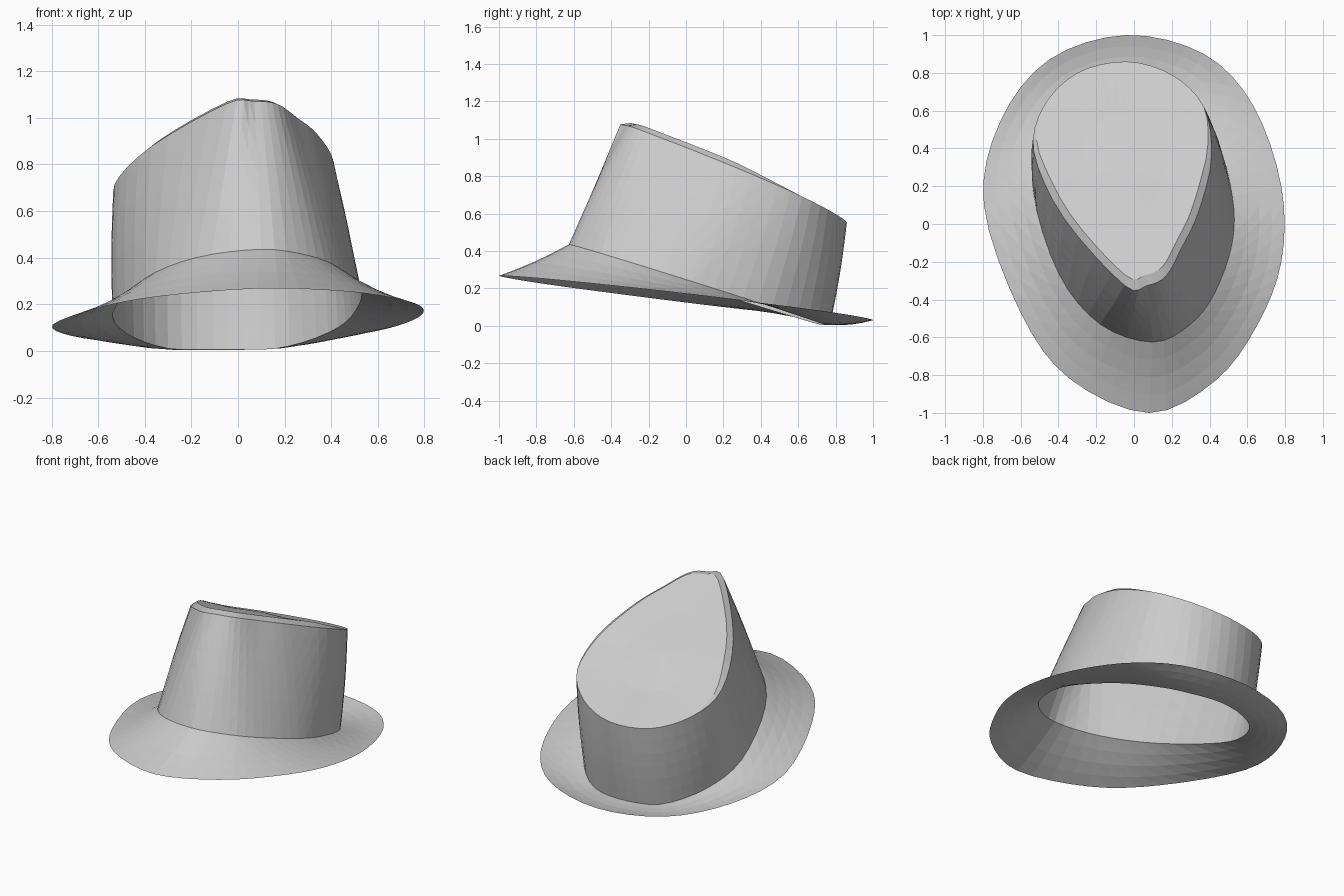
import bpy, bmesh, math
from mathutils import Vector

default = bpy.data.objects.get("Cube")
if default:
    bpy.data.objects.remove(default, do_unlink=True)

felt = bpy.data.materials.new("grey_felt")
felt.use_nodes = True
felt.diffuse_color = (0.6, 0.6, 0.6, 1)
felt.node_tree.nodes["Principled BSDF"].inputs["Base Color"].default_value = felt.diffuse_color

STEPS = 4  # spline samples per control point


def closed_outline(points, height):
    """Smooth closed loop through plan points, lifted onto a tilted plane."""
    count = len(points)
    loop = []
    for i in range(count):
        a, b, c, d = (Vector(points[(i + k) % count]) for k in (-1, 0, 1, 2))
        for step in range(STEPS):
            t = step / STEPS
            p = 0.5 * (2 * b + (c - a) * t + (2 * a - 5 * b + 4 * c - d) * t * t
                       + (3 * b - a - 3 * c + d) * t ** 3)
            loop.append(Vector((p.x, p.y, height(p.x, p.y))))
    return loop


def blend(lower, upper, t, bulge=0.0):
    """Loop between two loops, pushed outwards by the bulge."""
    result = []
    for p, q in zip(lower, upper):
        point = p.lerp(q, t)
        outward = Vector((point.x, point.y - 0.1, 0)).normalized()
        result.append(point + outward * bulge * math.sin(math.pi * t))
    return result


def loft(name, loops, centre=None):
    """Skin successive loops, optionally closing the last with a fan."""
    bm = bmesh.new()
    rings = [[bm.verts.new(p) for p in loop] for loop in loops]
    count = len(rings[0])
    for low, high in zip(rings, rings[1:]):
        for i in range(count):
            j = (i + 1) % count
            bm.faces.new((low[i], low[j], high[j], high[i]))
    if centre is not None:
        tip = bm.verts.new(centre)
        for i in range(count):
            bm.faces.new((rings[-1][i], rings[-1][(i + 1) % count], tip))
    bmesh.ops.triangulate(bm, faces=bm.faces[:])
    mesh = bpy.data.meshes.new(name)
    bm.to_mesh(mesh)
    bm.free()
    mesh.materials.append(felt)
    obj = bpy.data.objects.new(name, mesh)
    bpy.context.collection.objects.link(obj)
    return obj


def top_height(x, y):
    return 0.925 + 0.09 * x - 0.43 * y


# Plan outlines, all starting at the front and running counterclockwise
brim_edge = closed_outline(
    [(.08, -1), (.43, -.83), (.65, -.54), (.78, -.2), (.78, .2), (.63, .63), (.37, .9),
     (-.04, 1), (-.45, .87), (-.71, .54), (-.795, .1), (-.6, -.47), (-.34, -.82)],
    lambda x, y: 0.148 + 0.03 * x - 0.117 * y)
crown_base = closed_outline(
    [(.1, -.625), (.3, -.53), (.43, -.36), (.52, -.1), (.52, .15), (.43, .46), (.22, .7),
     (-.04, .77), (-.3, .7), (-.48, .48), (-.535, .18), (-.4, -.26), (-.18, -.53)],
    lambda x, y: max(0.005, 0.237 + 0.02 * x - 0.315 * y))
crown_rim = closed_outline(
    [(.07, -.325), (.17, -.275), (.25, -.13), (.34, .06), (.41, .35), (.37, .62), (.2, .79),
     (-.04, .86), (-.3, .8), (-.48, .62), (-.53, .38), (-.37, .03), (-.05, -.325)],
    top_height)

# Brim: thin sheet sagging a little between its two edges
brim_loops = [blend(brim_edge, crown_base, k / 4) for k in range(5)]
for k, loop in enumerate(brim_loops):
    for p in loop:
        p.z = max(0, p.z - 0.01 * math.sin(math.pi * k / 4))
loft("brim", brim_loops)

# Crown: open wall leaning in towards the pinched front
loft("crown_wall", [blend(crown_base, crown_rim, k / 6, 0.008) for k in range(7)])


# Top: a bevelled crest along the front and sides, flush with the rim at the back
def lift(y):
    return 0.032 * min(1, max(0, (0.6 - y) / 0.35))


def top_point(x, y):
    return Vector((x, y, top_height(x, y) + lift(y)))


middle = top_point(-0.03, 0.3)
crest = []
for p in crown_rim:
    q = p.lerp(middle, 2.8 * lift(p.y))
    crest.append(top_point(q.x, q.y))
floor_loop = [top_point(*p.lerp(middle, 0.5).xy) for p in crest]
for p in floor_loop:
    p.z -= 0.01
loft("crown_top", [crown_rim, crest, floor_loop], middle)
